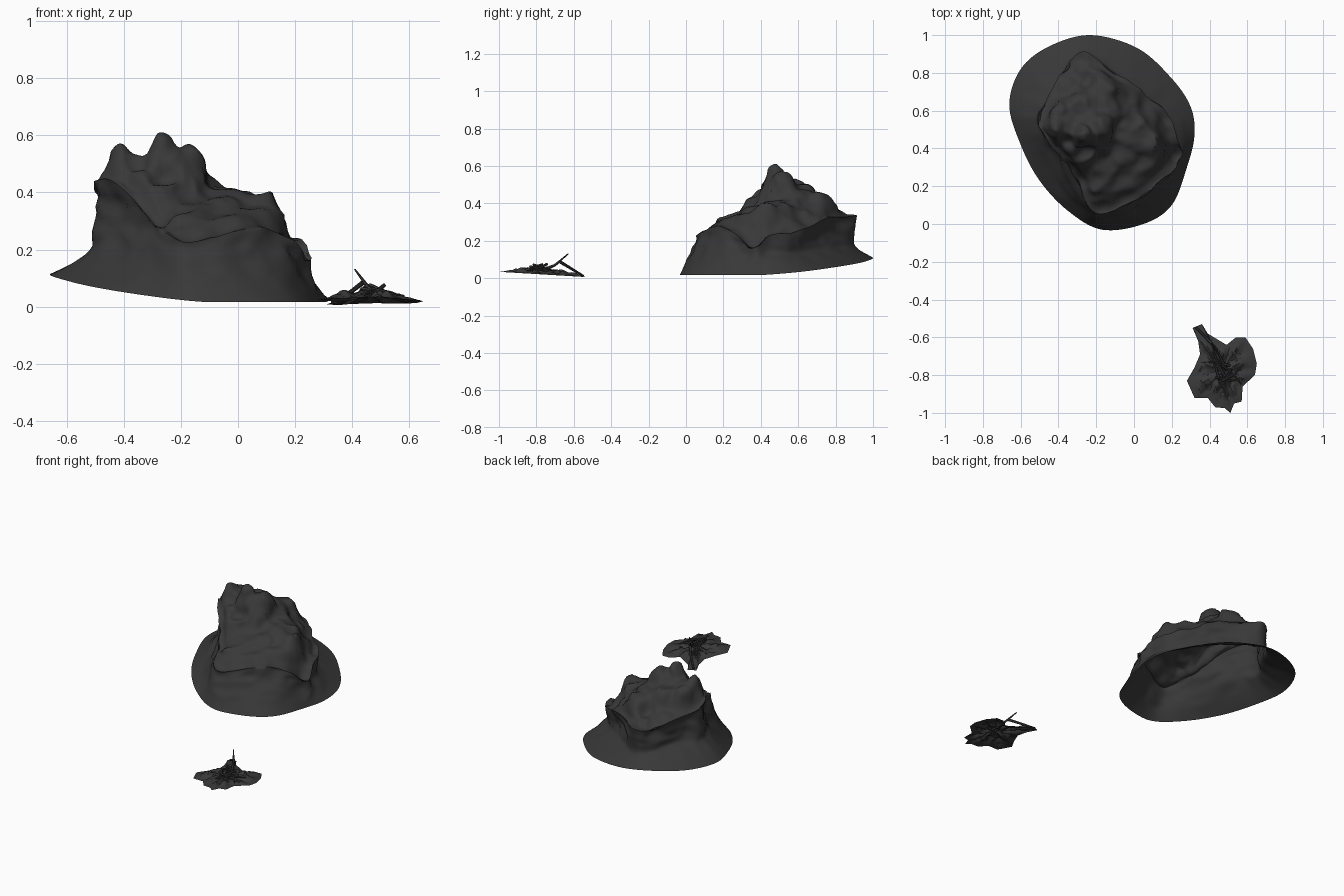
import bpy, bmesh, math, random
from mathutils import Vector, noise

if "Cube" in bpy.data.objects:
    bpy.data.objects.remove(bpy.data.objects["Cube"])

random.seed(4)
dark = bpy.data.materials.new("dark_stone")
dark.diffuse_color = (0.04, 0.04, 0.04, 1)
dark.use_nodes = True
dark.node_tree.nodes["Principled BSDF"].inputs["Base Color"].default_value = dark.diffuse_color


def loop_point(rows, t):
    """Closed Catmull-Rom curve through rows of any width, t in 0..1."""
    n = len(rows)
    i, f = int(t * n), (t * n) % 1
    a, b, c, d = (rows[(i + k) % n] for k in (-1, 0, 1, 2))
    return [0.5 * (2 * q + (r - p) * f + (2 * p - 5 * q + 4 * r - s) * f * f
                   + (3 * q - p - 3 * r + s) * f ** 3)
            for p, q, r, s in zip(a, b, c, d)]


def ring_mesh(name, rings, tip, angle, warp=None):
    """Skin rings of points from the outside in and close them at the tip."""
    bm = bmesh.new()
    vr = [[bm.verts.new(p) for p in r] for r in rings]
    n = len(vr[0])
    for a, b in zip(vr, vr[1:]):
        for i in range(n):
            j = (i + 1) % n
            bm.faces.new((a[i], a[j], b[j], b[i]))
    top = bm.verts.new(tip)
    for i in range(n):
        bm.faces.new((vr[-1][i], vr[-1][(i + 1) % n], top))
    bm.normal_update()
    if warp:
        for v, off in [(v, warp(v)) for v in bm.verts]:
            v.co += off
    finish(name, bm, angle)


def finish(name, bm, angle):
    me = bpy.data.meshes.new(name)
    bm.to_mesh(me)
    bm.free()
    ob = bpy.data.objects.new(name, me)
    me.materials.append(dark)
    bpy.context.collection.objects.link(ob)
    bpy.ops.object.select_all(action='DESELECT')
    ob.select_set(True)
    bpy.context.view_layer.objects.active = ob
    bpy.ops.object.shade_smooth_by_angle(angle=math.radians(angle))


# Rock: skirt rim x, y / cliff edge x, y, z / share of the wall that flares
WALL = [
    (.32, .47, .23, .45, .23, .6), (.30, .62, .18, .57, .24, .5),
    (.20, .77, .08, .67, .28, .45), (.02, .93, -.06, .78, .33, .35),
    (-.23, 1.0, -.24, .90, .33, .3), (-.45, .94, -.34, .87, .33, .3),
    (-.60, .82, -.43, .72, .37, .35), (-.66, .63, -.51, .58, .41, .32),
    (-.60, .42, -.47, .46, .45, .4), (-.50, .23, -.39, .36, .40, .6),
    (-.35, .07, -.29, .20, .29, .9), (-.17, -.03, -.19, .05, .23, 1),
    (.05, .00, .00, .12, .27, 1), (.20, .10, .14, .22, .27, .9),
    (.28, .30, .26, .35, .17, .6)]
# Rock: summit heights
PEAKS = [
    (-.27, .47, .62), (-.42, .50, .58), (-.35, .50, .53), (-.19, .52, .56),
    (-.13, .62, .46), (-.13, .73, .46), (-.30, .62, .50), (-.41, .60, .52),
    (-.37, .72, .40), (-.28, .80, .36), (-.05, .50, .42), (.05, .50, .41),
    (.09, .44, .41), (.12, .55, .33), (.00, .66, .36), (-.25, .38, .43),
    (-.15, .30, .36), (-.05, .35, .38), (.06, .32, .34), (-.20, .20, .32),
    (-.06, .20, .31), (-.20, .11, .28), (-.34, .42, .47)]


def rim_z(x, y):
    return max(.016, .009 - .08 * x + .08 * y)


def summit(x, y):
    w = z = 0
    for px, py, pz in PEAKS + [r[2:5] for r in WALL]:
        k = 1 / ((x - px) ** 2 + (y - py) ** 2 + .0008) ** 2
        w, z = w + k, z + k * pz
    return z / w


N, WALL_RINGS, TOP_RINGS = 120, 18, 30
centre = Vector((-.2, .47))
cols = [loop_point(WALL, i / N) for i in range(N)]
rings = []
for j in range(WALL_RINGS):
    s = j / WALL_RINGS
    ring = []
    for rx, ry, ex, ey, ez, k in cols:
        # flare in quickly, then hollow slightly under the cliff edge
        h = 1 - max(0, 1 - s / min(k, 1)) ** 1.3
        h += .25 * (1 - min(k, 1)) * math.sin(math.pi * s) * s
        z0 = rim_z(rx, ry)
        ring.append((rx + (ex - rx) * h, ry + (ey - ry) * h, z0 + (ez - z0) * s))
    rings.append(ring)
for j in range(TOP_RINGS):
    s = j / TOP_RINGS
    b = min(1, s / .25)
    b = b * b * (3 - 2 * b)
    ring = []
    for c in cols:
        p = Vector(c[2:4]).lerp(centre, s)
        ring.append((p.x, p.y, c[4] * (1 - b) + summit(*p) * b))
    rings.append(ring)


def craggy(v):
    p = v.co
    fade = min(1, max(0, (p.z - rim_z(p.x, p.y)) / .18))
    big = noise.noise(p * 7) * .02
    fold = (.4 - abs(noise.noise(Vector((p.x * 8, p.y * 8, p.z * 12)))) * 2) * .014
    return v.normal * (big + fold + noise.noise(p * 25) * .004) * fade


ring_mesh("rock_mound", rings, (*centre, summit(*centre)), 60, craggy)

# Debris: crumpled flat patch with a ragged outline
OUTLINE = [
    (.65, -.74), (.63, -.66), (.59, -.60), (.54, -.60), (.49, -.64), (.44, -.61),
    (.39, -.58), (.36, -.53), (.31, -.55), (.34, -.62), (.35, -.69), (.32, -.76),
    (.28, -.83), (.32, -.92), (.39, -.92), (.43, -.97), (.48, -.975), (.51, -1.0),
    (.53, -.95), (.57, -.94), (.575, -.86), (.64, -.80)]
heart = Vector((.47, -.78))


def ragged(i, n=88):
    q = i * len(OUTLINE) / n
    a, b = (Vector(OUTLINE[(int(q) + k) % len(OUTLINE)]) for k in (0, 1))
    return a.lerp(b, q % 1)


edge = [ragged(i) for i in range(88)]


def patch_z(x, y):
    return .020 - .06 * (y + .77)


rings = []
for j in range(14):
    s = j / 14
    ring = []
    for i, e in enumerate(edge):
        p = e.lerp(heart, s)
        crease = abs(noise.noise(Vector((p.x * 22, p.y * 22, 1)))) * .03
        fold = .007 * math.sin(i / 88 * math.tau * 11) * math.sin(math.pi * s)
        ring.append((p.x, p.y, patch_z(*p) + .022 * s + fold + crease * min(1, s * 3)))
    rings.append(ring)
ring_mesh("debris_patch", rings, (*heart, .05), 30)


# Debris: tapered twigs
def twig(name, points, r0, r1):
    bm = bmesh.new()
    pts = [Vector(p) for p in points]
    prev = None
    for k, p in enumerate(pts):
        d = (pts[min(k + 1, len(pts) - 1)] - pts[max(k - 1, 0)]).normalized()
        u = d.cross(Vector((0, 0, 1))).normalized()
        w = u.cross(d)
        r = r0 + (r1 - r0) * k / (len(pts) - 1)
        ring = [bm.verts.new(p + r * (u * math.cos(a) + w * math.sin(a)))
                for a in (math.tau * q / 6 for q in range(6))]
        if prev:
            for i in range(6):
                j = (i + 1) % 6
                bm.faces.new((prev[i], prev[j], ring[j], ring[i]))
        else:
            bm.faces.new(ring[::-1])
        prev = ring
    bm.faces.new(prev)
    finish(name, bm, 50)


twig("raised_twig", [(.49, -.77, .04), (.455, -.70, .07), (.41, -.63, .13)], .011, .003)
twig("leaning_twig", [(.44, -.67, .085), (.40, -.62, .055), (.33, -.55, .012)], .009, .006)
for k in range(8):
    a = math.tau * k / 8 + random.uniform(-.4, .4)
    d = Vector((math.cos(a), math.sin(a)))
    side = Vector((-d.y, d.x)) * random.uniform(-.05, .05)
    a0, m, e = heart - d * .03 + side, heart + d * .05 + side, heart + d * .12 + side * .4
    twig(f"ground_twig_{k + 1}", [(*a0, random.uniform(.05, .08)), (*m, .05),
                                  (*e, patch_z(*e) + .015)], .007, .003)
